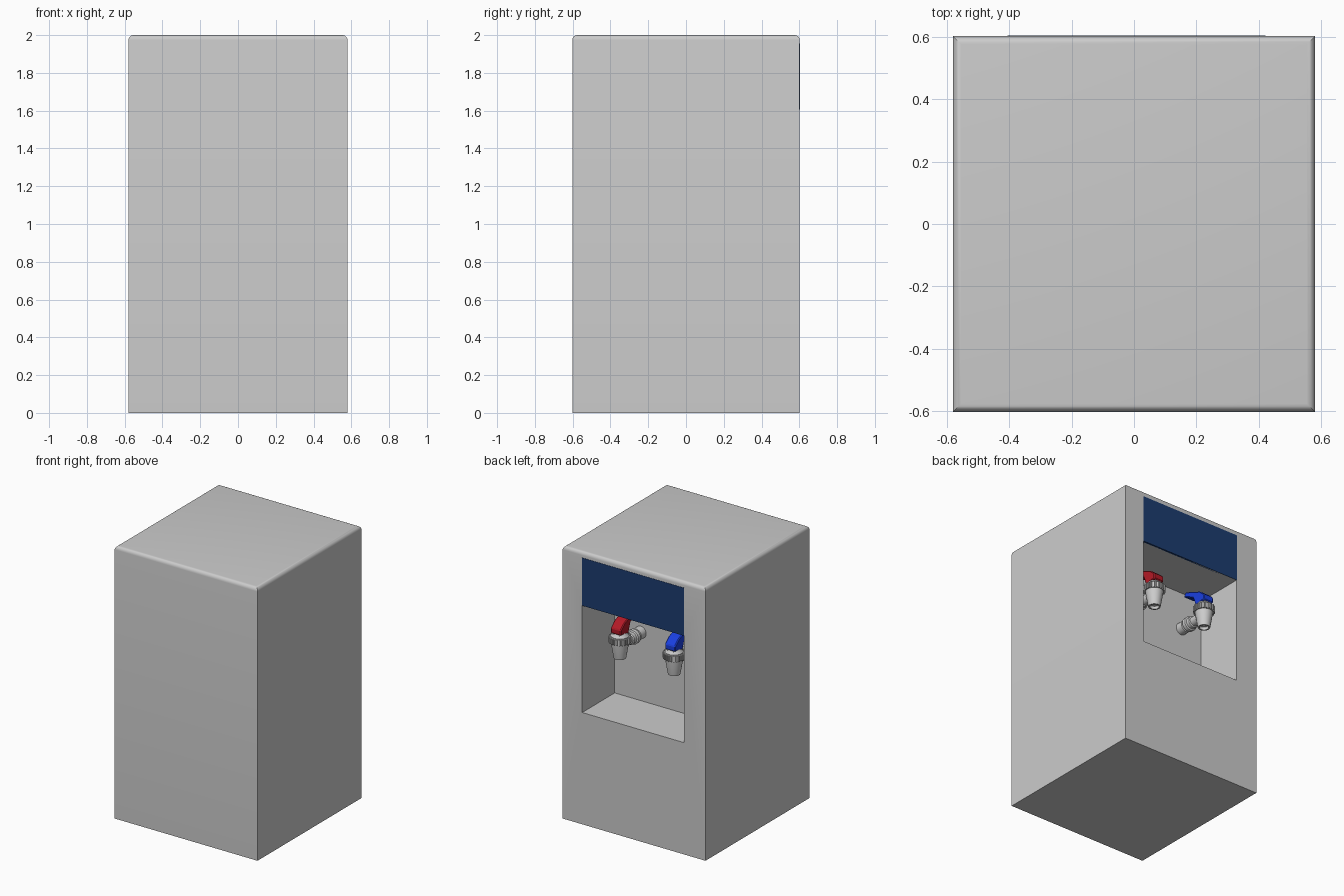
import bpy, bmesh, math
from mathutils import Vector, Matrix

if "Cube" in bpy.data.objects:
    bpy.data.objects.remove(bpy.data.objects["Cube"])

WALL_Y = 0.225                      # back wall of the dispensing alcove
ALC_X0, ALC_X1 = -0.405, 0.421      # alcove sides
ALC_Z0, ALC_Z1 = 0.82, 1.605        # alcove floor and ceiling
TAP_Y = 0.466


def material(name, rgb):
    m = bpy.data.materials.new(name)
    m.diffuse_color = (*rgb, 1)
    m.use_nodes = True
    m.node_tree.nodes["Principled BSDF"].inputs["Base Color"].default_value = m.diffuse_color
    return m


def finish(name, bm, mat=None, smooth=None):
    bmesh.ops.recalc_face_normals(bm, faces=bm.faces[:])
    me = bpy.data.meshes.new(name)
    bm.to_mesh(me)
    bm.free()
    ob = bpy.data.objects.new(name, me)
    bpy.context.collection.objects.link(ob)
    if mat:
        me.materials.append(mat)
    bpy.ops.object.select_all(action='DESELECT')
    ob.select_set(True)
    bpy.context.view_layer.objects.active = ob
    if smooth:
        bpy.ops.object.shade_smooth_by_angle(angle=math.radians(smooth))
    return ob


def box_bm(lo, hi):
    bm = bmesh.new()
    lo, hi = Vector(lo), Vector(hi)
    mat = Matrix.Translation((lo + hi) / 2) @ Matrix.Diagonal((*(hi - lo), 1))
    bmesh.ops.create_cube(bm, size=1, matrix=mat)
    return bm


def lathe(name, profile, matrix, sides=32):
    """Revolve (radius, height) points about local z, closing both ends."""
    bm = bmesh.new()
    rings = [[bm.verts.new(matrix @ Vector((r * math.cos(2 * math.pi * i / sides),
                                            r * math.sin(2 * math.pi * i / sides), h)))
              for i in range(sides)] for r, h in profile]
    for a, b in zip(rings, rings[1:]):
        for i in range(sides):
            j = (i + 1) % sides
            bm.faces.new((a[i], a[j], b[j], b[i]))
    bm.faces.new(rings[0])
    bm.faces.new(rings[-1])
    return finish(name, bm, smooth=35)


def prism(name, profile, x, width, mat=None, bevel=0.0):
    """Extrude a (y, z) profile across x."""
    bm = bmesh.new()
    f = bm.faces.new([bm.verts.new((x - width / 2, y, z)) for y, z in profile])
    ext = bmesh.ops.extrude_face_region(bm, geom=[f])['geom']
    bmesh.ops.translate(bm, vec=(width, 0, 0),
                        verts=[v for v in ext if isinstance(v, bmesh.types.BMVert)])
    if bevel:
        bmesh.ops.bevel(bm, geom=bm.edges[:], offset=bevel, segments=1, affect='EDGES')
    return finish(name, bm, mat)


# Cabinet: box with rounded top edges
bm = box_bm((-0.58, -0.602, 0), (0.58, 0.602, 2))
top = [e for e in bm.edges if all(v.co.z > 1.9 for v in e.verts)]
bmesh.ops.bevel(bm, geom=top, offset=0.027, segments=5, profile=0.5, affect='EDGES')
cabinet = finish("cabinet", bm)

# Alcove cut into the back face
cutter = finish("alcove_cutter", box_bm((ALC_X0, WALL_Y, ALC_Z0), (ALC_X1, 0.8, ALC_Z1)))
cutter.hide_render = True
bpy.context.view_layer.objects.active = cabinet
mod = cabinet.modifiers.new("alcove", 'BOOLEAN')
mod.operation, mod.object, mod.solver = 'DIFFERENCE', cutter, 'EXACT'
bpy.ops.object.modifier_apply(modifier=mod.name)
bpy.data.objects.remove(cutter)
cabinet.select_set(True)
bpy.ops.object.shade_smooth_by_angle(angle=math.radians(30))

# Navy panel above the alcove
navy = material("navy", (0.012, 0.045, 0.16))
finish("upper_panel", box_bm((ALC_X0, 0.59, ALC_Z1), (ALC_X1, 0.604, 1.956)), navy)


def tap(label, x, mat):
    # Tapered nozzle and neck
    lathe(label + "_tap_nozzle",
          [(0.032, 1.25), (0.032, 1.228), (0.042, 1.228), (0.062, 1.345),
           (0.062, 1.392), (0.045, 1.41), (0.035, 1.43)],
          Matrix.Translation((x, TAP_Y, 0)))
    # Knurled collar: ring with alternating raised teeth
    bm = bmesh.new()
    n = 24
    outline = []
    for i in range(n):
        for r, o in ((0.068, -0.5), (0.068, -0.1), (0.076, 0.0), (0.076, 0.4)):
            a = 2 * math.pi * (i + o) / n
            outline.append(bm.verts.new((x + r * math.cos(a), TAP_Y + r * math.sin(a), 1.345)))
    ext = bmesh.ops.extrude_face_region(bm, geom=[bm.faces.new(outline)])['geom']
    bmesh.ops.translate(bm, vec=(0, 0, 0.042),
                        verts=[v for v in ext if isinstance(v, bmesh.types.BMVert)])
    finish(label + "_tap_collar", bm)
    # Stepped supply pipe from the wall to the nozzle
    lathe(label + "_tap_pipe",
          [(0.044, 0), (0.044, 0.06), (0.034, 0.063), (0.034, 0.075), (0.052, 0.078),
           (0.052, 0.105), (0.042, 0.11), (0.042, 0.135), (0.034, 0.14), (0.034, 0.235)],
          Matrix.Translation((x, WALL_Y - 0.005, 1.322)) @ Matrix.Rotation(-math.pi / 2, 4, 'X'))
    # Grey pivot block under the lever
    prism(label + "_tap_pivot", [(0.43, 1.385), (0.515, 1.385), (0.505, 1.425), (0.43, 1.45)], x, 0.05)
    # Coloured lever, rising towards the wall
    prism(label + "_tap_lever",
          [(0.425, 1.40), (0.475, 1.412), (0.515, 1.415), (0.515, 1.455), (0.47, 1.495),
           (0.32, 1.555), (0.30, 1.525), (0.40, 1.475)], x, 0.084, mat, 0.006)


tap("hot", 0.21, material("red", (0.45, 0.01, 0.02)))
tap("cold", -0.23, material("blue", (0.01, 0.05, 0.75)))
